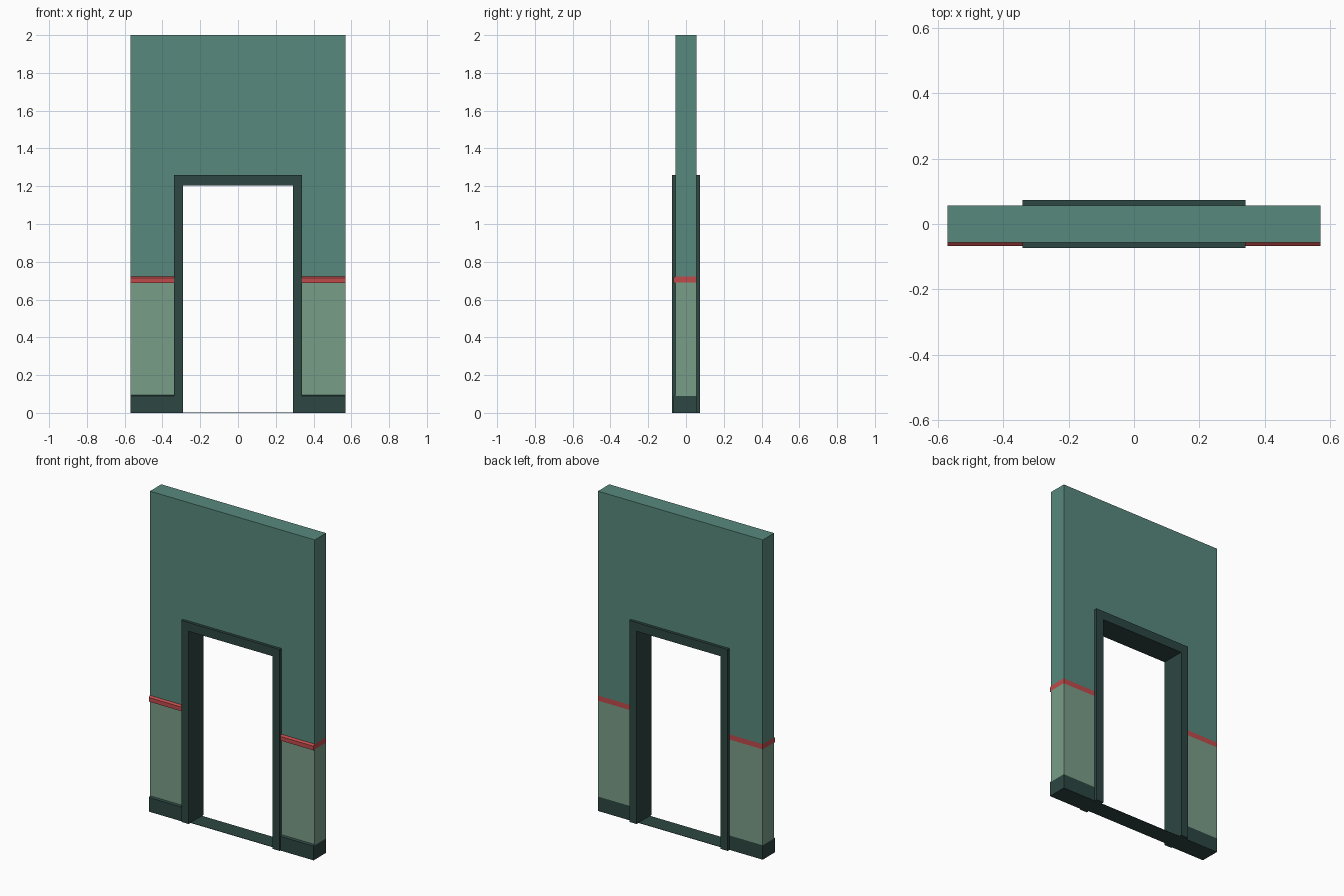
import bpy, bmesh
from mathutils import Vector

if "Cube" in bpy.data.objects:
    bpy.data.objects.remove(bpy.data.objects["Cube"])

def material(name, rgb):
    m = bpy.data.materials.new(name)
    m.diffuse_color = (*rgb, 1)
    m.use_nodes = True
    m.node_tree.nodes["Principled BSDF"].inputs["Base Color"].default_value = m.diffuse_color
    return m

TEAL = material("teal_paint", (0.098, 0.25, 0.205))
GREEN = material("light_green_paint", (0.19, 0.337, 0.242))
DARK = material("dark_green_trim", (0.026, 0.061, 0.054))
RED = material("red_trim", (0.53, 0.07, 0.07))

W, D, H = 0.57, 0.056, 2.0      # wall half width, half depth, height
FX, FZ, FD = 0.34, 1.26, 0.074  # door frame outer half width, top, half depth
OX, OZ = 0.29, 1.205            # opening half width, top
TRIM = 0.067                    # front reach of the mouldings

def extrude(name, pts, vec, mats):
    """Extrude a closed planar profile along vec."""
    bm = bmesh.new()
    face = bm.faces.new([bm.verts.new(p) for p in pts])
    out = bmesh.ops.extrude_face_region(bm, geom=[face])
    verts = [g for g in out["geom"] if isinstance(g, bmesh.types.BMVert)]
    bmesh.ops.translate(bm, verts=verts, vec=Vector(vec))
    bmesh.ops.recalc_face_normals(bm, faces=bm.faces[:])
    return finish(name, bm, mats)

def finish(name, bm, mats):
    me = bpy.data.meshes.new(name)
    bm.to_mesh(me)
    bm.free()
    for m in mats:
        me.materials.append(m)
    ob = bpy.data.objects.new(name, me)
    bpy.context.collection.objects.link(ob)
    return ob

def arch(x_out, z_out, x_in, z_in, y):
    """Upside-down U outline in the xz plane."""
    xz = [(-x_out, 0), (-x_in, 0), (-x_in, z_in), (x_in, z_in),
          (x_in, 0), (x_out, 0), (x_out, z_out), (-x_out, z_out)]
    return [(x, y, z) for x, z in xz]

# wall with painted bands cut in at fixed heights
wall = extrude("wall", arch(W, H, 0.32, 1.235, -D), (0, 2 * D, 0),
               [DARK, GREEN, RED, TEAL])
bands = (0.09, 0.69, 0.722)
bm = bmesh.new()
bm.from_mesh(wall.data)
for z in bands:
    bmesh.ops.bisect_plane(bm, geom=bm.verts[:] + bm.edges[:] + bm.faces[:],
                           plane_co=(0, 0, z), plane_no=(0, 0, 1))
for f in bm.faces:
    f.material_index = sum(f.calc_center_bounds().z > z for z in bands)
bm.to_mesh(wall.data)
bm.free()

# door frame lining the opening
extrude("door_frame", arch(FX, FZ, OX, OZ, -FD), (0, 2 * FD, 0), [DARK])

# threshold between the jambs
extrude("threshold", [(-OX, -D, 0), (OX, -D, 0), (OX, D, 0), (-OX, D, 0)],
        (0, 0, 0.002), [DARK])

# front mouldings with a sloped top, on both sides of the door
def moulding(name, z0, z1, slope, mat):
    for side, s in (("left", -1), ("right", 1)):
        yz = [(-D, z0), (-TRIM, z0), (-TRIM, z1 - slope), (-D, z1)]
        extrude(f"{side}_{name}", [(s * (FX - 0.01), y, z) for y, z in yz],
                (s * (W - FX + 0.01), 0, 0), [mat])

moulding("baseboard", 0, 0.095, 0.006, DARK)
moulding("chair_rail", 0.688, 0.723, 0.009, RED)
